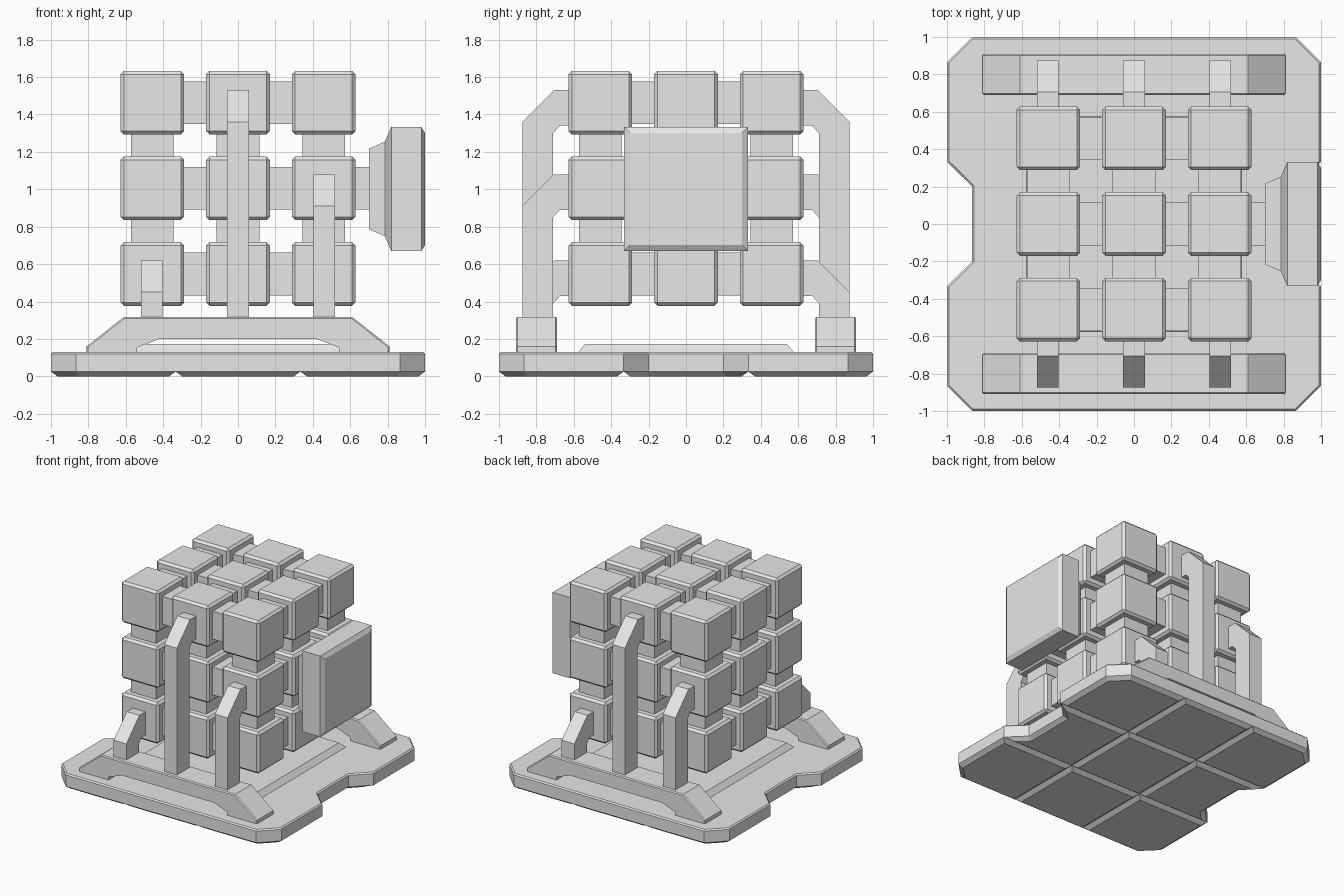
import bpy, bmesh
from mathutils import Vector

if "Cube" in bpy.data.objects:
    bpy.data.objects.remove(bpy.data.objects["Cube"])

grey = bpy.data.materials.new("light_grey")
grey.diffuse_color = (0.8, 0.8, 0.8, 1)
grey.use_nodes = True
grey.node_tree.nodes["Principled BSDF"].inputs["Base Color"].default_value = grey.diffuse_color


def finish(bm, name, normals=True):
    if normals:
        bmesh.ops.recalc_face_normals(bm, faces=bm.faces)
    me = bpy.data.meshes.new(name)
    bm.to_mesh(me)
    bm.free()
    me.materials.append(grey)
    ob = bpy.data.objects.new(name, me)
    bpy.context.collection.objects.link(ob)
    return ob


def chamfer(bm, edges, w):
    bmesh.ops.bevel(bm, geom=list(edges), offset=w, segments=1, affect='EDGES')


def box(name, c, s, bevel=0):
    bm = bmesh.new()
    bmesh.ops.create_cube(bm, size=1)
    for v in bm.verts:
        v.co = Vector(c) + Vector([v.co[i] * s[i] for i in range(3)])
    if bevel:
        chamfer(bm, bm.edges, bevel)
    return finish(bm, name)


def prism(pts, offset):
    """Solid from a closed 3D outline swept by an offset."""
    bm = bmesh.new()
    f = bm.faces.new([bm.verts.new(p) for p in pts])
    r = bmesh.ops.extrude_face_region(bm, geom=[f])
    bmesh.ops.translate(bm, vec=offset, verts=[v for v in r["geom"] if isinstance(v, bmesh.types.BMVert)])
    bmesh.ops.recalc_face_normals(bm, faces=bm.faces)
    return bm


def rings(name, sections):
    """Loft through rectangular loops given as lists of four points."""
    bm = bmesh.new()
    loops = [[bm.verts.new(p) for p in s] for s in sections]
    for a, b in zip(loops, loops[1:]):
        for i in range(4):
            bm.faces.new((a[i], a[(i + 1) % 4], b[(i + 1) % 4], b[i]))
    bm.faces.new(loops[0])
    bm.faces.new(loops[-1])
    return finish(bm, name)


SQ = [(-1, -1), (1, -1), (1, 1), (-1, 1)]
T = 1 / 3

# base plate with clipped corners and side notches
right = [(0.865, -1), (1, -0.865), (1, -T), (0.865, -0.2),
         (0.865, 0.2), (1, T), (1, 0.865), (0.865, 1)]
outline = right + [(-x, -y) for x, y in right]
bm = prism([(x, y, 0.025) for x, y in outline], (0, 0, 0.105))
chamfer(bm, [e for e in bm.edges if all(v.co.z > 0.12 for v in e.verts)], 0.01)
finish(bm, "base_plate")

# underside tiles, separated by grooves
bm = bmesh.new()
f = bm.faces.new([bm.verts.new((x, y, 0.025)) for x, y in outline])
f.normal_update()
if f.normal.z > 0:
    f.normal_flip()
for axis in ((1, 0, 0), (0, 1, 0)):
    for s in (-T, T):
        bmesh.ops.bisect_plane(bm, geom=bm.verts[:] + bm.edges[:] + bm.faces[:], dist=1e-4,
                               plane_co=Vector(axis) * s, plane_no=axis)
bm.normal_update()
bmesh.ops.inset_individual(bm, faces=bm.faces[:], thickness=0.035, depth=0.025, use_even_offset=True)
finish(bm, "base_tiles", normals=False)

# raised panel on the base
rings("base_panel", [[(x * h, y * h, z) for x, y in SQ] for h, z in ((0.575, 0.13), (0.54, 0.172))])

# rails and hooked posts, front and back (half turn symmetry)
half = [(0.81, 0.125), (0.81, 0.16), (0.61, 0.318)]
inner = [(0.42, 0.2), (0.54, 0.155), (0.54, 0.125)]
rail = half + [(-x, z) for x, z in half[::-1]] + [(-x, z) for x, z in inner[::-1]] + inner
for s, side in ((-1, "front"), (1, "back")):
    bm = prism([(x, s * 0.69, z) for x, z in rail], (0, s * 0.22, 0))
    chamfer(bm, [e for e in bm.edges if abs(e.verts[0].co.y - e.verts[1].co.y) < 1e-4
                 and max(v.co.z for v in e.verts) > 0.13
                 and max(v.co.z for v in e.verts) not in (0.2,)
                 and max(abs(v.co.x) for v in e.verts) > 0.6], 0.008)
    finish(bm, side + "_rail")
    for x, h in ((0.46, 0.62), (0, 1.53), (-0.46, 1.08)):
        prof = [(0.875, 0.3), (0.875, h - 0.17), (0.705, h), (0.6, h),
                (0.6, h - 0.19), (0.675, h - 0.19), (0.71, h - 0.23), (0.71, 0.3)]
        bm = prism([(s * x - 0.0575, s * y, z) for y, z in prof], (0.115, 0, 0))
        finish(bm, side + "_post")

# lattice of cubes
P, ZC, B = 0.458, 1.005, 0.228
steps = (-P, 0, P)
for x in steps:
    for y in steps:
        for z in steps:
            box("lattice_cube", (x, y, ZC + z), (0.34,) * 3, 0.018)

# bars through the cubes along all three axes
for a in steps:
    for b in steps:
        box("bar_x", (0, a, ZC + b), (1.1, B, B))
        box("bar_y", (a, 0, ZC + b), (B, 1.1, B))
        box("bar_z", (a, b, ZC), (B, B, 1.1))

# side pad and its neck
box("pad_neck", (0.65, 0, ZC), (0.14, B, B))
pad = [(0.70, 0.215), (0.785, 0.253), (0.82, 0.332), (0.98, 0.332), (1.0, 0.30)]
rings("side_pad", [[(x, y * h, ZC - 0.003 + z * h) for y, z in SQ] for x, h in pad])
